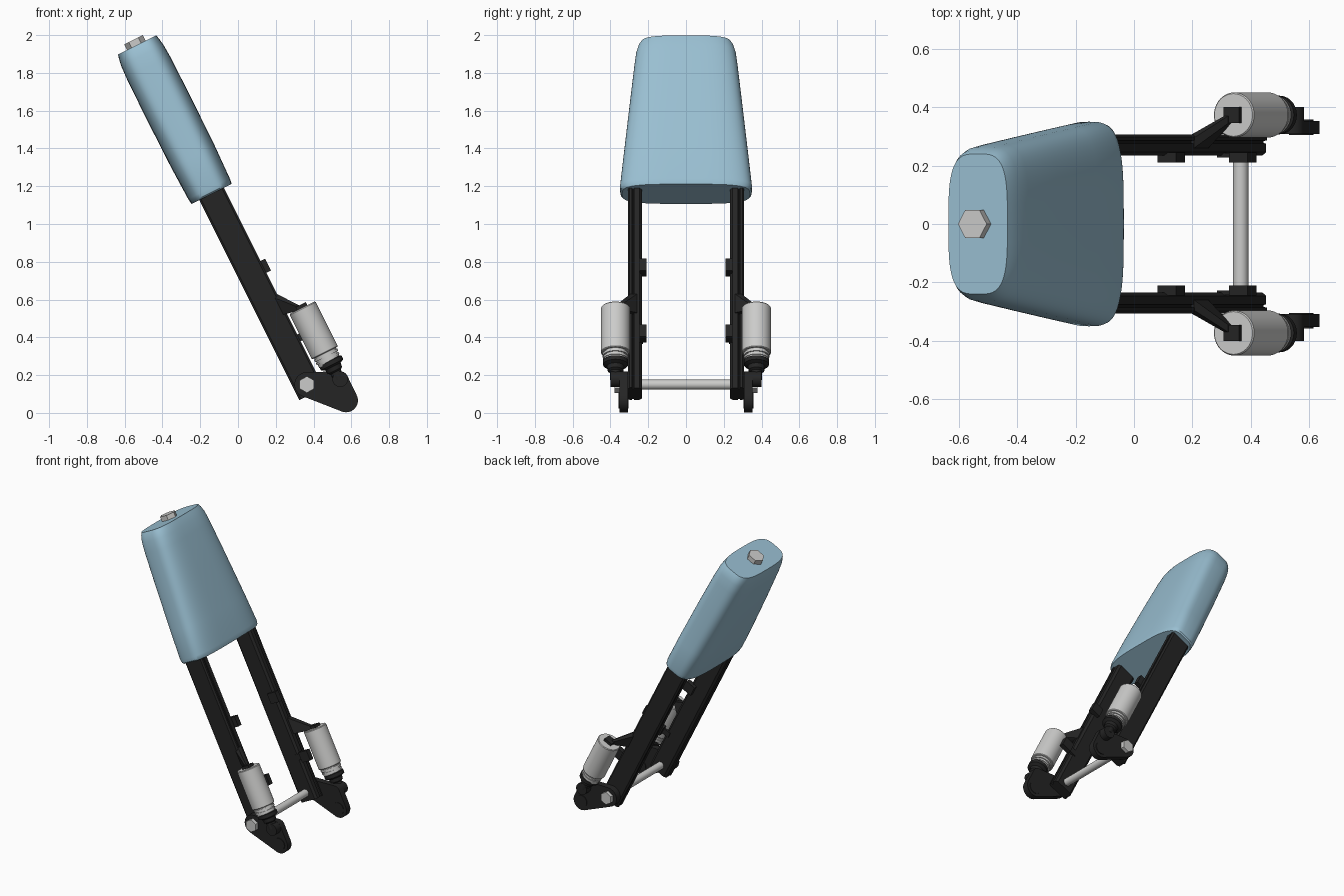
import bpy, bmesh, math

if "Cube" in bpy.data.objects:
    bpy.data.objects.remove(bpy.data.objects["Cube"])

# Local frame: x across the tilted leg, y sideways, z along the leg, origin at the lower pivot
PIVOT = (0.365, 0, 0.15)
TILT = -math.radians(26.57)


def material(name, rgb):
    m = bpy.data.materials.new(name)
    m.diffuse_color = (*rgb, 1)
    m.use_nodes = True
    m.node_tree.nodes["Principled BSDF"].inputs["Base Color"].default_value = m.diffuse_color
    return m


BLUE = material("light blue", (0.32, 0.52, 0.64))
BLACK = material("black", (0.018, 0.018, 0.018))
SILVER = material("silver", (0.60, 0.60, 0.59))


def finish(name, bm, mat, side=1):
    if side < 0:
        for v in bm.verts:
            v.co.y = -v.co.y
    bmesh.ops.recalc_face_normals(bm, faces=bm.faces)
    for f in bm.faces:
        f.smooth = True
    for e in bm.edges:
        e.smooth = len(e.link_faces) == 2 and e.calc_face_angle(0) < math.radians(32)
    me = bpy.data.meshes.new(name)
    bm.to_mesh(me)
    bm.free()
    me.materials.append(mat)
    ob = bpy.data.objects.new(name, me)
    ob.location = PIVOT
    ob.rotation_euler = (0, TILT, 0)
    bpy.context.collection.objects.link(ob)


def loft(name, rings, mat, side=1):
    bm = bmesh.new()
    rows = [[bm.verts.new(p) for p in r] for r in rings]
    n = len(rows[0])
    for a, b in zip(rows, rows[1:]):
        for i in range(n):
            j = (i + 1) % n
            bm.faces.new((a[i], a[j], b[j], b[i]))
    bm.faces.new(rows[0])
    bm.faces.new(rows[-1])
    finish(name, bm, mat, side)


def hull(name, points, mat, side=1):
    bm = bmesh.new()
    for p in points:
        bm.verts.new(p)
    res = bmesh.ops.convex_hull(bm, input=bm.verts)
    junk = {g for g in res["geom_interior"] + res["geom_unused"] if isinstance(g, bmesh.types.BMVert)}
    bmesh.ops.delete(bm, geom=list(junk), context='VERTS')
    finish(name, bm, mat, side)


def circle(r, n=40, start=0.0):
    return [(r * math.cos(start + 2 * math.pi * i / n), r * math.sin(start + 2 * math.pi * i / n))
            for i in range(n)]


def lathe(name, x, y, profile, mat, side=1, n=40):
    """Turned part along the leg; profile is (z, radius)."""
    loft(name, [[(x + a, y + b, z) for a, b in circle(r, n)] for z, r in profile], mat, side)


def pin(name, x, z, r, y0, y1, mat, side=1, n=40, start=0.0):
    """Round or hexagonal part running sideways."""
    loft(name, [[(x + a, y, z + b) for a, b in circle(r, n, start)] for y in (y0, y1)], mat, side)


def corners(x, y, z):
    return [(a, b, c) for a in x for b in y for c in z]


# Tapered pad with a superellipse section
def pad_ring(z, hx, hy, n=64, e=2 / 3.5):
    pts = []
    for i in range(n):
        c, s = math.cos(2 * math.pi * i / n), math.sin(2 * math.pi * i / n)
        pts.append((math.copysign(abs(c) ** e * hx, c), math.copysign(abs(s) ** e * hy, s), z))
    return pts


loft("pad", [pad_ring(*r) for r in (
    (1.128, 0.117, 0.338), (1.136, 0.120, 0.346), (1.16, 0.123, 0.35), (1.35, 0.129, 0.33),
    (1.65, 0.131, 0.298), (1.88, 0.129, 0.273), (1.95, 0.125, 0.264), (1.99, 0.118, 0.252),
    (2.01, 0.113, 0.24))], BLUE)
lathe("top_bolt", -0.005, 0, [(2.0, 0.055), (2.043, 0.055)], SILVER, n=6)

# Cross bar between the legs
pin("cross_bar", 0, 0, 0.026, -0.25, 0.25, SILVER)

# Grooved leg section (x, y), half of it mirrored in x
half = [(0.055, 0.234), (0.070, 0.246), (0.070, 0.275), (0.060, 0.277),
        (0.060, 0.284), (0.073, 0.286), (0.073, 0.298), (0.062, 0.306)]
section = half + [(-x, y) for x, y in reversed(half)]

# Foot plate outline circles: (x, z, radius)
foot = [(0, 0, 0.066), (0.17, -0.054, 0.042), (0.1475, -0.1675, 0.063)]

for side, word in ((1, "back"), (-1, "front")):
    loft(word + "_leg", [[(x, y, z) for x, y in section] for z in (-0.055, 1.2)], BLACK, side)

    # Small clips on the inside of the leg
    hull(word + "_upper_clip", corners((0.03, 0.1), (0.21, 0.245), (0.625, 0.695)), BLACK, side)
    hull(word + "_lower_clip", corners((0.092, 0.163), (0.21, 0.245), (0.203, 0.273)), BLACK, side)
    hull(word + "_clip_strap", corners((0.04, 0.11), (0.228, 0.243), (0.22, 0.26)), BLACK, side)

    # Foot plate, its boss and the pivot bolt
    hull(word + "_foot_plate", [(x + a, y, z + b) for x, z, r in foot
                                for a, b in circle(r) for y in (0.308, 0.352)], BLACK, side)
    pin(word + "_foot_boss", 0.1475, -0.1675, 0.042, 0.305, 0.357, BLACK, side)
    pin(word + "_pivot_bolt", 0, 0, 0.044, 0.30, 0.378, SILVER, side, 6, math.pi / 2 + TILT)

    # Damper: silver body with rings, black collar, rod and eye
    lathe(word + "_damper_body", 0.16, 0.373, [
        (0.05, 0.062), (0.068, 0.062), (0.068, 0.067), (0.08, 0.067), (0.08, 0.062), (0.087, 0.062),
        (0.087, 0.069), (0.1, 0.069), (0.1, 0.064), (0.107, 0.064), (0.107, 0.074), (0.111, 0.077),
        (0.37, 0.077), (0.375, 0.073)], SILVER, side)
    lathe(word + "_damper_rod", 0.166, 0.373, [
        (0.062, 0.055), (0.057, 0.066), (0.034, 0.066), (0.024, 0.045), (0.0, 0.042),
        (-0.008, 0.03), (-0.05, 0.03)], BLACK, side)
    pin(word + "_damper_eye", 0.17, -0.054, 0.041, 0.33, 0.40, BLACK, side)

    # Arm from the leg to the top of the damper
    hull(word + "_damper_arm", corners((0.04, 0.072), (0.26, 0.295), (0.39, 0.50))
         + corners((0.135, 0.15), (0.345, 0.37), (0.37, 0.395)), BLACK, side)
    hull(word + "_damper_mount", corners((0.13, 0.19), (0.345, 0.40), (0.365, 0.393)), BLACK, side)
